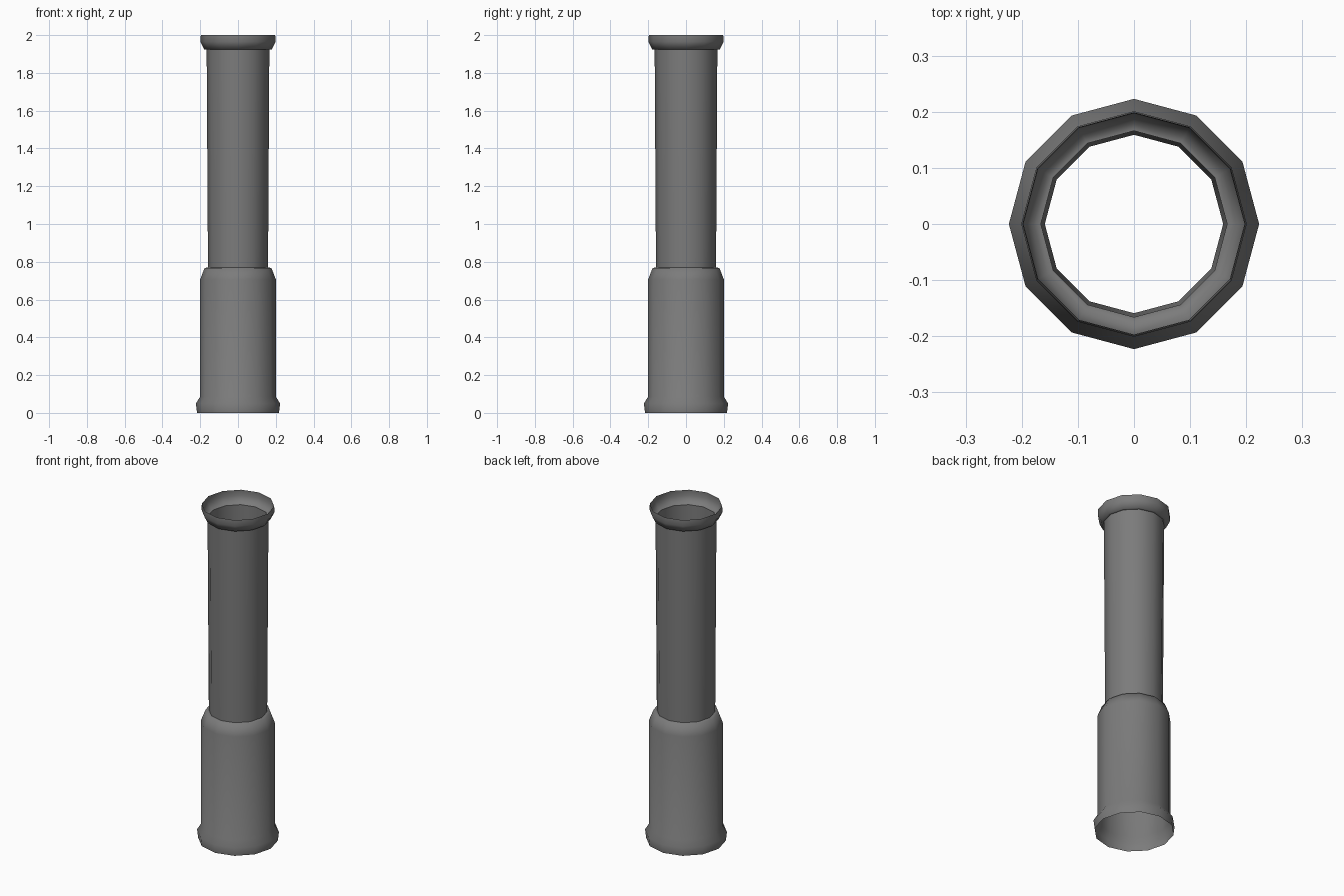
import bpy, bmesh
from math import sin, cos, pi, radians

if "Cube" in bpy.data.objects:
    bpy.data.objects.remove(bpy.data.objects["Cube"])

SIDES = 12

# Dark grey finish
dark = bpy.data.materials.new("dark_grey")
dark.diffuse_color = (0.2, 0.2, 0.2, 1)
dark.use_nodes = True
dark.node_tree.nodes["Principled BSDF"].inputs["Base Color"].default_value = dark.diffuse_color


def lathe(name, profile):
    """Open thin shell turned around z from (radius, height) points."""
    bm = bmesh.new()
    rings = [[bm.verts.new((r * cos(2 * pi * i / SIDES), r * sin(2 * pi * i / SIDES), z))
              for i in range(SIDES)] for r, z in profile]
    for a, b in zip(rings, rings[1:]):
        for i in range(SIDES):
            j = (i + 1) % SIDES
            bm.faces.new((a[i], a[j], b[j], b[i]))
    mesh = bpy.data.meshes.new(name)
    bm.to_mesh(mesh)
    bm.free()
    mesh.materials.append(dark)
    obj = bpy.data.objects.new(name, mesh)
    bpy.context.collection.objects.link(obj)
    bpy.ops.object.select_all(action='DESELECT')
    obj.select_set(True)
    bpy.context.view_layer.objects.active = obj
    bpy.ops.object.shade_smooth_by_angle(angle=radians(80))
    return obj


# Wide lower barrel with flared foot and tapered shoulder
lathe("barrel", [(0.217, 0), (0.223, 0.05), (0.201, 0.085), (0.201, 0.705),
                 (0.177, 0.767), (0.159, 0.77)])

# Slim upper tube, slightly wider at the top
lathe("draw_tube", [(0.159, 0.77), (0.166, 1.925)])

# Cup-shaped rim at the top
lathe("eye_cup", [(0.166, 1.925), (0.179, 1.925), (0.199, 1.965), (0.197, 2.0)])
